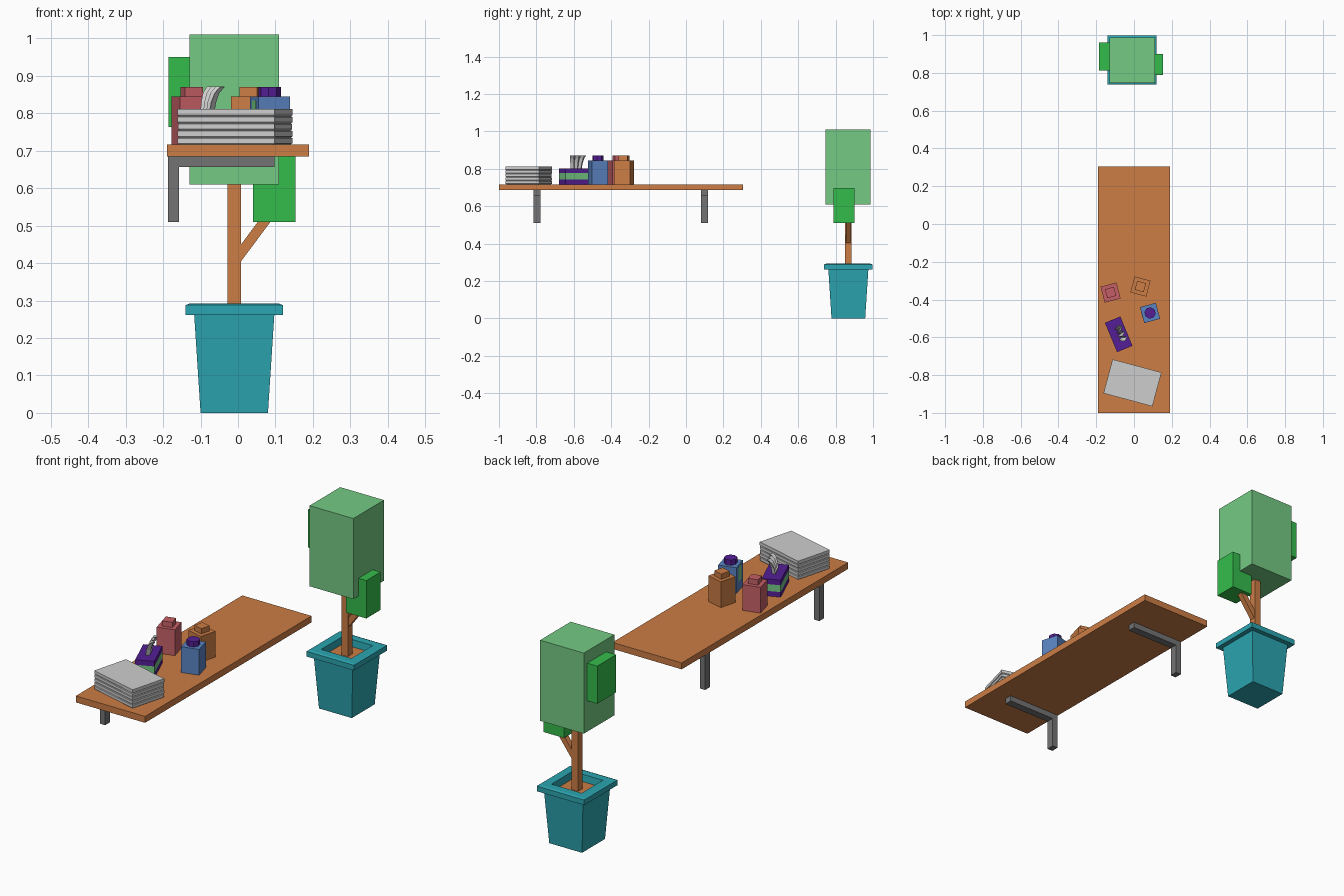
import bpy, bmesh, math, random
from mathutils import Matrix, Vector

if "Cube" in bpy.data.objects:
    bpy.data.objects.remove(bpy.data.objects["Cube"])

random.seed(4)


def mat(name, r, g, b):
    m = bpy.data.materials.new(name)
    lin = [((c / 255 + 0.055) / 1.055) ** 2.4 for c in (r, g, b)]
    m.diffuse_color = (*lin, 1)
    m.use_nodes = True
    m.node_tree.nodes["Principled BSDF"].inputs["Base Color"].default_value = m.diffuse_color
    return m


WOOD = mat("orange_wood", 204, 125, 69)
TEAL = mat("teal", 43, 165, 177)
LEAF = mat("light_green", 116, 202, 132)
LEAF2 = mat("bright_green", 52, 188, 76)
METAL = mat("metal_grey", 116, 116, 116)
PAPER = mat("paper_grey", 206, 206, 206)
PINK = mat("rose", 196, 95, 101)
BLUE = mat("blue", 90, 131, 193)
PURPLE = mat("purple", 85, 30, 150)


def finish(name, bm, *mats, matrix=Matrix()):
    bmesh.ops.recalc_face_normals(bm, faces=bm.faces)
    me = bpy.data.meshes.new(name)
    bm.to_mesh(me)
    bm.free()
    for m in mats:
        me.materials.append(m)
    ob = bpy.data.objects.new(name, me)
    ob.matrix_world = matrix
    bpy.context.collection.objects.link(ob)
    return ob


def place(x, y, z=0, deg=0):
    return Matrix.Translation((x, y, z)) @ Matrix.Rotation(math.radians(deg), 4, 'Z')


def box(name, lo, hi, m, matrix=Matrix()):
    bm = bmesh.new()
    lo, hi = Vector(lo), Vector(hi)
    s = hi - lo
    bmesh.ops.create_cube(bm, size=1, matrix=Matrix.Translation((lo + hi) / 2) @ Matrix.Diagonal((*s, 1)))
    return finish(name, bm, m, matrix=matrix)


def loft(name, rings, mats, matrix, n=4):
    """Stack of n-sided rings (half_x, half_y, z), capped at both ends."""
    bm = bmesh.new()
    loops = []
    k = 1 / math.cos(math.pi / n)
    for hx, hy, z in rings:
        loops.append([bm.verts.new((hx * k * math.cos(math.pi * (2 * i + 1) / n),
                                    hy * k * math.sin(math.pi * (2 * i + 1) / n), z)) for i in range(n)])
    for a, b in zip(loops, loops[1:]):
        for i in range(n):
            bm.faces.new((a[i], a[(i + 1) % n], b[(i + 1) % n], b[i]))
    bm.faces.new(loops[0])
    bm.faces.new(loops[-1])
    return finish(name, bm, *mats, matrix=matrix)


# Shelf board and its two L brackets
box("shelf_board", (-0.19, -1, 0.685), (0.19, 0.305, 0.717), WOOD)
for i, y in enumerate((-0.797, 0.098)):
    bm = bmesh.new()
    outline = [(-0.187, 0.51), (-0.158, 0.51), (-0.158, 0.657), (0.098, 0.657), (0.098, 0.685), (-0.187, 0.685)]
    f = bm.faces.new([bm.verts.new((x, y - 0.019, z)) for x, z in outline])
    ext = bmesh.ops.extrude_face_region(bm, geom=[f])
    bmesh.ops.translate(bm, vec=(0, 0.038, 0), verts=[v for v in ext["geom"] if isinstance(v, bmesh.types.BMVert)])
    finish(f"shelf_bracket_{i + 1}", bm, METAL)

# Plant pot with rim, and soil
TREE = place(-0.01, 0.868)
pot = [(0.09, 0), (0.107, 0.262), (0.13, 0.262), (0.13, 0.288), (0.119, 0.292), (0.083, 0.292), (0.078, 0.245)]
loft("plant_pot", [(h, h, z) for h, z in pot], [TEAL], TREE)
box("soil", (-0.079, -0.079, 0.245), (0.079, 0.079, 0.258), WOOD, TREE)

# Trunk, branch and leaf blocks
box("trunk", (-0.0175, -0.0175, 0.25), (0.0175, 0.0175, 0.63), WOOD, TREE)
start, end = Vector((0, 0, 0.403)), Vector((0.102, 0, 0.54))
rot = (end - start).to_track_quat('Z', 'Y').to_matrix().to_4x4()
box("branch", (-0.0135, -0.0135, 0), (0.0135, 0.0135, (end - start).length), WOOD,
    TREE @ Matrix.Translation(start) @ rot)
box("main_leaves", (-0.13, 0.747, 0.61), (0.11, 0.987, 1.01), LEAF)
box("right_leaves", (0.04, 0.788, 0.51), (0.153, 0.9, 0.698), LEAF2)
box("left_leaves", (-0.185, 0.812, 0.763), (-0.08, 0.96, 0.95), LEAF2)

# Paper stack: five layers with slightly uneven edges
rings = []
for i in range(5):
    d = random.uniform(0, 0.003)
    z = 0.717 + i * 0.0188
    rings += [(0.131 - d, 0.09 - d, z), (0.1345 - d, 0.093 - d, z + 0.003), (0.1345 - d, 0.093 - d, z + 0.0165)]
rings.append((0.134, 0.093, 0.811))
loft("paper_stack", rings, [PAPER], place(-0.008, -0.841, 0, -15))

# Tissue box with a light stripe around the sides
TISSUE = place(-0.081, -0.584, 0, -67.5)
tb = loft("tissue_box", [(0.084, 0.044, z) for z in (0.717, 0.742, 0.776, 0.801)], [PURPLE, LEAF], TISSUE)
for p in tb.data.polygons:
    if 0.75 < p.center.z < 0.77:
        p.material_index = 1

# Crumpled tissue: a zigzag sheet leaning over
bm = bmesh.new()
rows = []
for z, lean, length in ((0.80, 0, 0.06), (0.83, 0.004, 0.068), (0.855, 0.012, 0.08), (0.872, 0.026, 0.09)):
    rows.append([bm.verts.new(((i / 6 - 0.5) * length, lean + (0.009 if i % 2 else -0.009), z)) for i in range(7)])
for a, b in zip(rows, rows[1:]):
    for i in range(6):
        bm.faces.new((a[i], a[i + 1], b[i + 1], b[i]))
sheet = finish("tissue", bm, PAPER, matrix=TISSUE)
sheet.modifiers.new("thickness", 'SOLIDIFY').thickness = 0.002

# Three square bottles with caps
for name, x, y, deg, body, cap, sides in (("rose", -0.124, -0.363, 15, PINK, PINK, 4),
                                          ("orange", 0.034, -0.331, -15, WOOD, WOOD, 4),
                                          ("blue", 0.085, -0.471, 15, BLUE, PURPLE, 8)):
    M = place(x, y, 0, deg)
    s = 0.0435
    loft(name + "_bottle", [(s, s, 0.717), (s, s, 0.845)], [body], M)
    c = 0.0245 if sides == 4 else 0.028
    loft(name + "_bottle_cap", [(c, c, 0.843), (c, c, 0.871)], [cap], M, sides)
    if sides == 8:
        # Small label on the left side
        box("bottle_label", (-s - 0.001, -0.018, 0.765), (-s + 0.001, 0.018, 0.835), LEAF, M)
